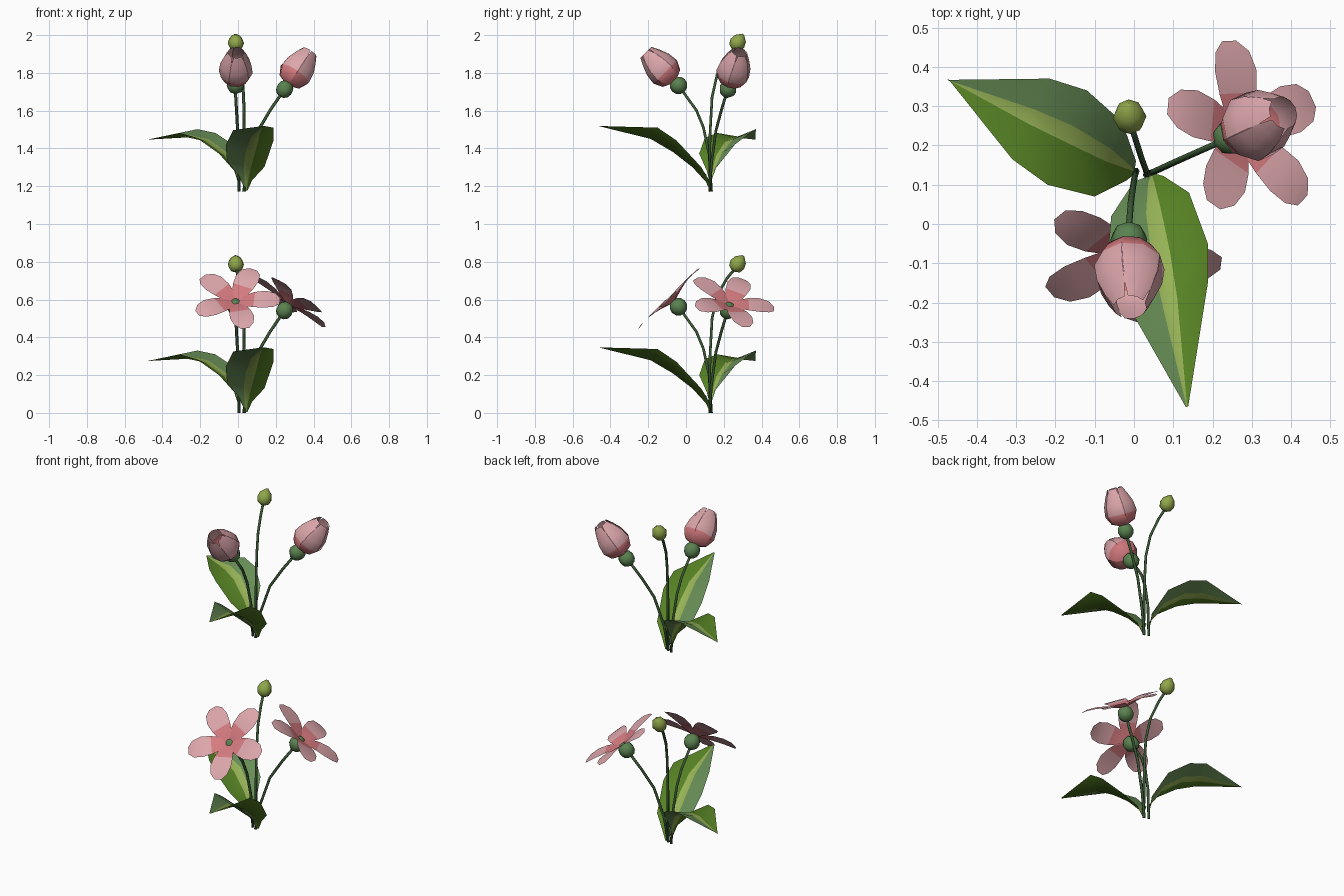
import bpy, math
from mathutils import Vector as V

if "Cube" in bpy.data.objects:
    bpy.data.objects.remove(bpy.data.objects["Cube"])


def mat(name, r, g, b):
    m = bpy.data.materials.new(name)
    lin = [((c / 255 + 0.055) / 1.055) ** 2.4 for c in (r, g, b)]
    m.diffuse_color = (*lin, 1)
    m.use_nodes = True
    m.node_tree.nodes["Principled BSDF"].inputs["Base Color"].default_value = m.diffuse_color
    return m


STEM = mat("stem green", 58, 88, 52)
BALL = mat("calyx green", 90, 130, 80)
BUD = mat("bud yellow green", 144, 166, 74)
LEAF_A = mat("leaf grass green", 86, 130, 36)
LEAF_B = mat("leaf blue green", 104, 142, 86)
RIB = mat("leaf light stripe", 150, 178, 86)
PETAL = mat("petal pink", 220, 166, 171)
INNER = mat("petal inner rose", 212, 122, 127)


def build(name, verts, faces, mats, index=None):
    me = bpy.data.meshes.new(name)
    me.from_pydata([tuple(v) for v in verts], [], faces)
    for m in mats:
        me.materials.append(m)
    for i, p in enumerate(me.polygons):
        p.use_smooth = True
        if index:
            p.material_index = index[i]
    ob = bpy.data.objects.new(name, me)
    bpy.context.collection.objects.link(ob)
    return ob


def frame(axis):
    """Axis, in-plane direction leaning down, and horizontal side direction."""
    a = V(axis).normalized()
    h = V((a.x, a.y, 0)).normalized()
    u = V((-h.y, h.x, 0))
    return a, u.cross(a), u


def rings(name, centres_radii, side1, side2, n, material):
    """Closed skin over a row of rings (sides given per ring)."""
    verts, faces = [], []
    for (c, r), s1, s2 in zip(centres_radii, side1, side2):
        for k in range(n):
            t = math.tau * k / n
            verts.append(c + r * (math.cos(t) * s1 + math.sin(t) * s2))
    m = len(centres_radii)
    for i in range(m - 1):
        for k in range(n):
            j = (k + 1) % n
            faces.append((i * n + k, i * n + j, (i + 1) * n + j, (i + 1) * n + k))
    faces.append(tuple(reversed(range(n))))
    faces.append(tuple(range((m - 1) * n, m * n)))
    build(name, verts, faces, [material])


def stem(name, pts, base):
    pts = [V(p) + base for p in pts]
    s1, s2 = [], []
    for i in range(len(pts)):
        d = (pts[min(i + 1, len(pts) - 1)] - pts[max(i - 1, 0)]).normalized()
        a = V((0, 1, 0)).cross(d).normalized()
        s1.append(a)
        s2.append(d.cross(a))
    rings(name, [(p, 0.008) for p in pts], s1, s2, 6, STEM)


def lathe(name, origin, axis, profile, n, material):
    a, w, u = frame(axis)
    rings(name, [(origin + a * t, r) for r, t in profile],
          [w] * len(profile), [u] * len(profile), n, material)


def leaf(name, base_pt, rows, tip, base):
    """Folded leaf; each row is left edge, fold, right edge."""
    rows = [[base_pt] * 3] + rows + [[tip] * 3]
    verts, faces, index = [], [], []
    for i, (l, m, r) in enumerate(rows):
        l, m, r = V(l) + base, V(m) + base, V(r) + base
        if i in (0, len(rows) - 1):
            side = V((0.003, 0.001, 0)) if i else V((0.005, 0.004, 0))
            l, r = m + side, m - side
        verts += [l, m.lerp(l, 0.06), m.lerp(r, 0.28), r]
    for i in range(len(rows) - 1):
        for k in range(3):
            a = i * 4 + k
            faces.append((a, a + 1, a + 5, a + 4))
            index.append(k)
    build(name, verts, faces, [LEAF_A, RIB, LEAF_B], index)


# petal stations: radius and height along the flower axis, and half width
OPEN = [(.015, .040), (.05, .052), (.098, .064), (.155, .072), (.205, .072), (.235, .066)]
SHUT = [(.020, .032), (.066, .052), (.090, .100), (.083, .155), (.062, .207), (.042, .245)]
HALF = [.018, .042, .057, .064, .052, .022]


def flower(name, centre, axis, turn, shut):
    a, w, u = frame(axis)
    verts, faces, index = [], [], []
    for p in range(5):
        t = math.radians(turn + 72 * p)
        out = math.cos(t) * w + math.sin(t) * u
        side = a.cross(out)
        b = len(verts)
        for (r, h), hw in zip(SHUT if shut else OPEN, HALF):
            for s in (-1, 0, 1):
                if shut:
                    ang = s * min(hw / r, 0.64)
                    v = r * (math.cos(ang) * out + math.sin(ang) * side)
                else:
                    v = r * out + s * hw * side
                verts.append(centre + v + a * h)
        for i in range(len(HALF) - 1):
            for k in range(2):
                q = b + i * 3 + k
                faces.append((q, q + 1, q + 4, q + 3))
                index.append(1 if i < 2 else 0)
    build(name, verts, faces, [PETAL, INNER], index)
    # green ball below the petals
    prof = [(max(0.047 * math.sin(math.pi * i / 6), 0.001),
             -0.047 * math.cos(math.pi * i / 6)) for i in range(7)]
    lathe(name + "_calyx", centre, axis, prof, 8, BALL)


def plant(tag, z, shut):
    o = V((0, 0, z))
    # stems
    stem(tag + "_front_stem", [(.006, .135, 0), (.002, .122, .2), (-.003, .092, .34),
                               (-.008, .055, .43), (-.015, -.035, .555)], o)
    stem(tag + "_side_stem", [(.03, .125, 0), (.055, .135, .15), (.105, .158, .32),
                              (.17, .187, .43), (.245, .22, .54)], o)
    stem(tag + "_bud_stem", [(.034, .125, 0), (.033, .127, .3), (.03, .138, .5),
                             (.02, .165, .62), (.004, .215, .71), (-.01, .26, .765)], o)
    # flowers and bud
    flower(tag + "_front_flower", o + V((-.013, -.04, .562)), (.01, -.7, .71), 12, shut)
    flower(tag + "_side_flower", o + V((.247, .222, .542)), (.54, .25, .80), 0, shut)
    lathe(tag + "_bud", o + V((-.01, .25, .752)), (-.03, .55, .83),
          [(.012, 0), (.034, .013), (.043, .04), (.034, .07), (.006, .096)], 8, BUD)
    # leaves
    leaf(tag + "_front_leaf", (.045, .125, .005),
         [[(.075, .122, .06), (.05, .105, .05), (.0, .108, .09)],
          [(.14, .08, .13), (.065, .03, .13), (-.058, .02, .16)],
          [(.188, -.05, .27), (.085, -.07, .205), (-.065, -.06, .245)],
          [(.188, -.15, .338), (.105, -.19, .275), (-.025, -.19, .325)]],
         (.135, -.465, .347), o)
    leaf(tag + "_back_leaf", (.005, .13, .03),
         [[(-.02, .11, .11), (-.01, .14, .10), (.005, .16, .13)],
          [(-.10, .07, .20), (-.07, .165, .19), (-.03, .26, .25)],
          [(-.22, .10, .285), (-.17, .215, .265), (-.12, .34, .31)],
          [(-.31, .165, .31), (-.265, .26, .285), (-.215, .37, .33)]],
         (-.475, .367, .275), o)


plant("open_plant", 0, False)
plant("closed_plant", 1.172, True)
